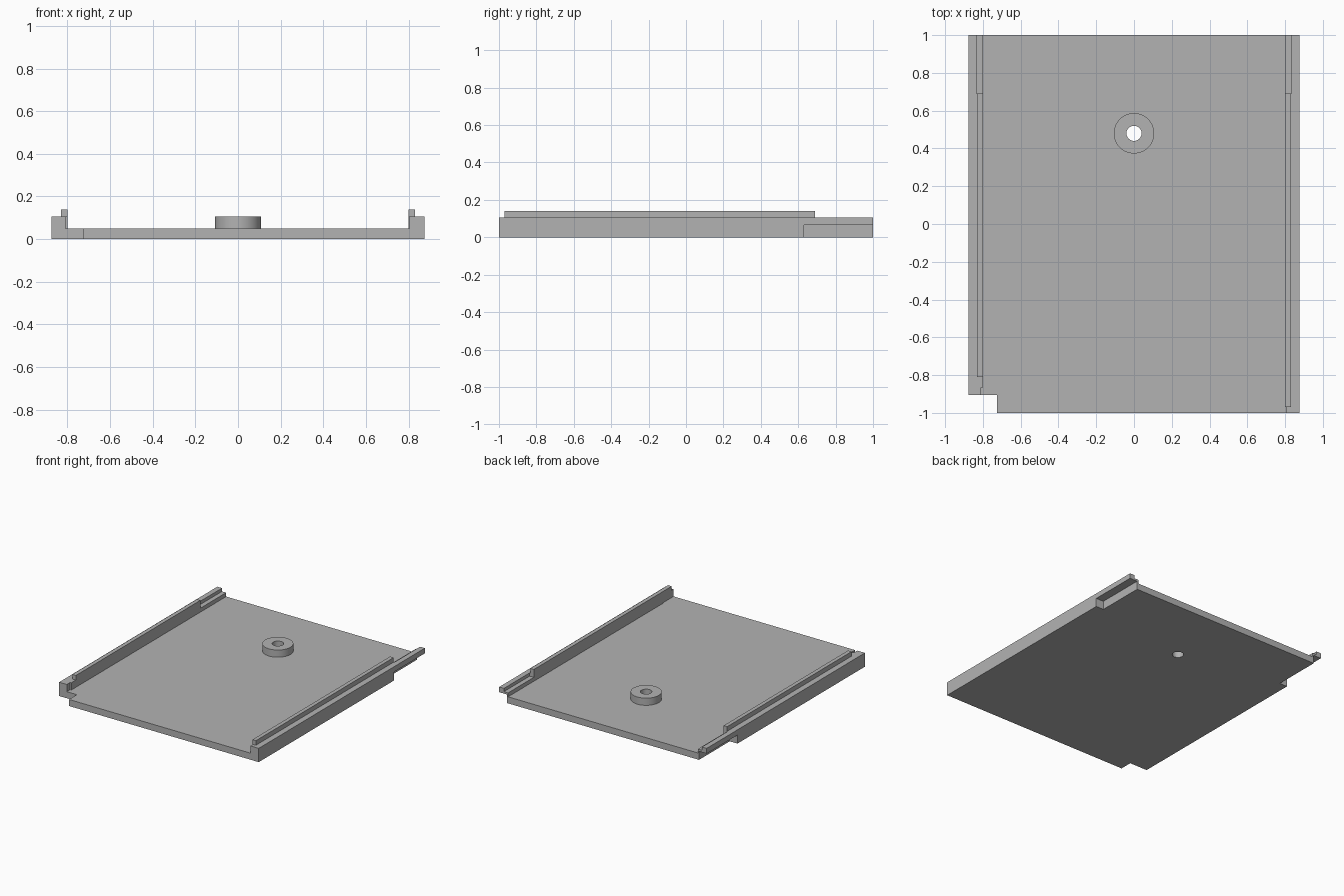
import bpy, bmesh
from mathutils import Matrix

cube = bpy.data.objects.get("Cube")
if cube:
    bpy.data.objects.remove(cube, do_unlink=True)

# Single grey material
grey = bpy.data.materials.new("plain grey")
grey.use_nodes = True
colour = (0.45, 0.45, 0.45, 1)
grey.diffuse_color = colour
grey.node_tree.nodes["Principled BSDF"].inputs["Base Color"].default_value = colour


def finish(name, bm):
    bmesh.ops.recalc_face_normals(bm, faces=bm.faces)
    mesh = bpy.data.meshes.new(name)
    bm.to_mesh(mesh)
    bm.free()
    mesh.materials.append(grey)
    obj = bpy.data.objects.new(name, mesh)
    bpy.context.collection.objects.link(obj)
    return obj


def box(name, x0, x1, y0, y1, z0, z1):
    bm = bmesh.new()
    centre = Matrix.Translation(((x0 + x1) / 2, (y0 + y1) / 2, (z0 + z1) / 2))
    size = Matrix.Diagonal((abs(x1 - x0), y1 - y0, z1 - z0, 1))
    bmesh.ops.create_cube(bm, size=1, matrix=centre @ size)
    return finish(name, bm)


def cylinder(name, radius, z0, z1):
    bm = bmesh.new()
    bmesh.ops.create_cone(bm, cap_ends=True, segments=48, radius1=radius, radius2=radius,
                          depth=z1 - z0, matrix=Matrix.Translation((0, 0.48, (z0 + z1) / 2)))
    return finish(name, bm)


def cut(target, cutter):
    cutter.hide_render = True
    mod = target.modifiers.new("cut", 'BOOLEAN')
    mod.operation = 'DIFFERENCE'
    mod.solver = 'EXACT'
    mod.object = cutter
    bpy.context.view_layer.objects.active = target
    bpy.ops.object.modifier_apply(modifier=mod.name)
    bpy.data.objects.remove(cutter, do_unlink=True)


def smooth(obj):
    bpy.ops.object.select_all(action='DESELECT')
    obj.select_set(True)
    bpy.context.view_layer.objects.active = obj
    bpy.ops.object.shade_smooth_by_angle(angle=0.6)


W, INNER, FLOOR, RAIL = 0.875, 0.80, 0.05, 0.105

# Tray: floor and side rails as one channel section
half = [(W, 0), (W, RAIL), (INNER, RAIL), (INNER, FLOOR)]
section = half + [(-x, z) for x, z in reversed(half)]
bm = bmesh.new()
face = bm.faces.new([bm.verts.new((x, -1, z)) for x, z in section])
new = bmesh.ops.extrude_face_region(bm, geom=[face])["geom"]
bmesh.ops.translate(bm, vec=(0, 2, 0), verts=[v for v in new if isinstance(v, bmesh.types.BMVert)])
tray = finish("tray", bm)

# Rear undercut, rear rail step and slight front relief on each side
for s, relief in ((1, 0.805), (-1, 0.81)):
    cut(tray, box("undercut", s * 0.81, s * 1.0, 0.63, 1.1, -0.1, 0.065))
    cut(tray, box("rear_step", s * 0.7, s * 0.835, 0.69, 1.1, 0.08, 0.2))
    cut(tray, box("front_relief", s * 0.78, s * relief, -1.1, -0.865, FLOOR, 0.2))

# Front corner notch and screw hole
cut(tray, box("corner_notch", -1, -0.725, -1.1, -0.905, -0.1, 0.2))
cut(tray, cylinder("screw_hole", 0.04, -0.1, 0.2))
smooth(tray)

# Thin guide lips on top of the rails
box("left_guide_lip", INNER, 0.83, -0.97, 0.69, RAIL, 0.14)
box("right_guide_lip", -0.83, -INNER, -0.81, 0.69, RAIL, 0.14)

# Round boss around the hole
boss = cylinder("screw_boss", 0.107, FLOOR, RAIL)
cut(boss, cylinder("boss_hole", 0.04, -0.1, 0.2))
smooth(boss)
